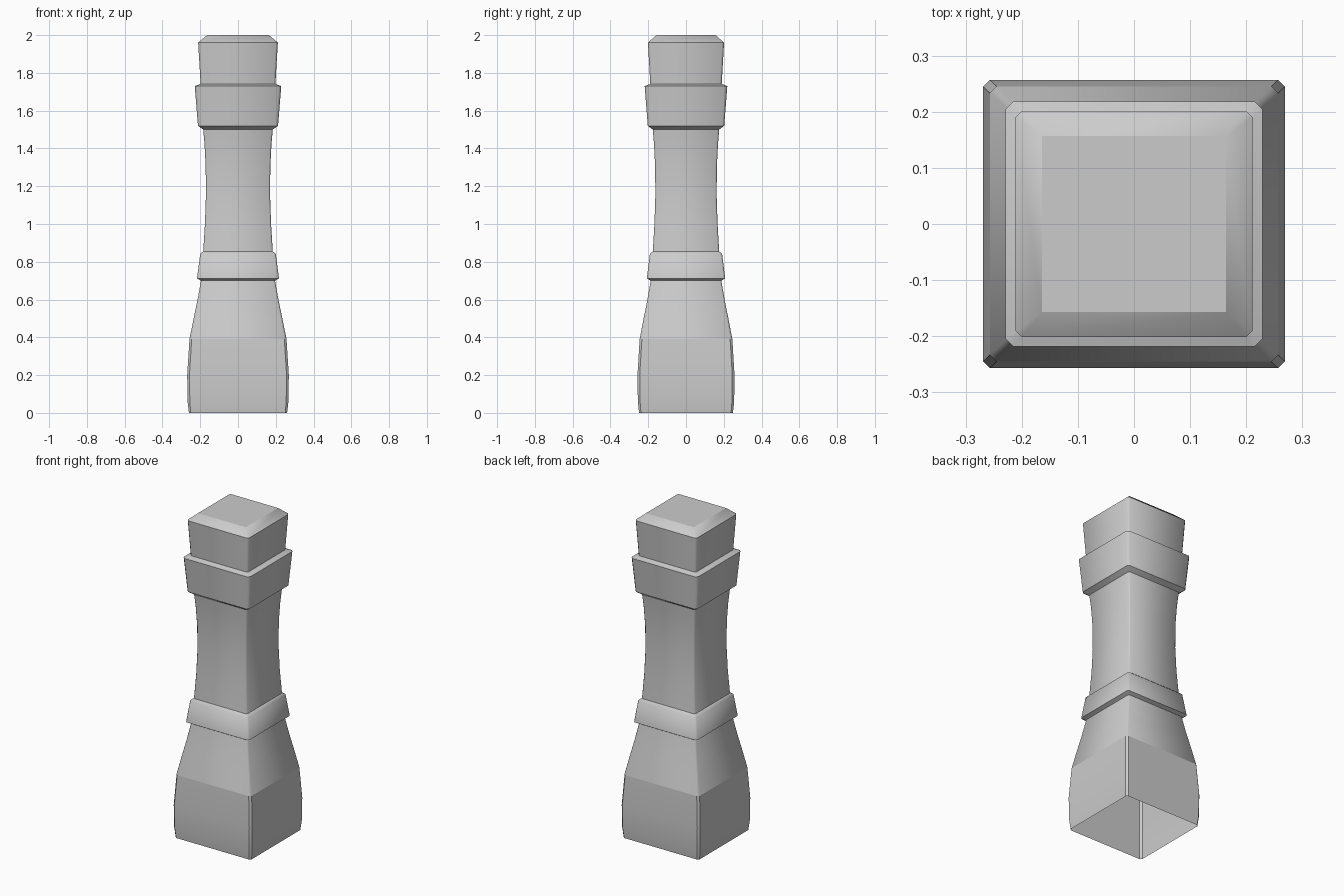
import bpy
import bmesh
import math

if "Cube" in bpy.data.objects:
    bpy.data.objects.remove(bpy.data.objects["Cube"])

DEPTH = 0.955  # y half-size relative to x half-size


def section(bm, z, hx, c):
    """One chamfered-rectangle ring; c = 0 gives a plain rectangle."""
    hy = hx * DEPTH
    pts = []
    for sx, sy in ((1, 1), (-1, 1), (-1, -1), (1, -1)):
        a, b = (sx * hx, sy * (hy - c)), (sx * (hx - c), sy * hy)
        pts += [a, b] if sx * sy > 0 else [b, a]
    return [bm.verts.new((x, y, z)) for x, y in pts]


def loft(name, profile, angle, cap=False):
    """Skin rings of (z, half width, corner chamfer) into one part."""
    bm = bmesh.new()
    rings = [section(bm, *p) for p in profile]
    for lo, hi in zip(rings, rings[1:]):
        for i in range(8):
            j = (i + 1) % 8
            bm.faces.new((lo[i], lo[j], hi[j], hi[i]))
    if cap:
        bm.faces.new(rings[-1])
    bmesh.ops.remove_doubles(bm, verts=bm.verts, dist=1e-5)
    mesh = bpy.data.meshes.new(name)
    bm.to_mesh(mesh)
    bm.free()
    obj = bpy.data.objects.new(name, mesh)
    bpy.context.collection.objects.link(obj)
    bpy.ops.object.select_all(action='DESELECT')
    obj.select_set(True)
    bpy.context.view_layer.objects.active = obj
    bpy.ops.object.shade_smooth_by_angle(angle=math.radians(angle))
    return obj


# Plinth, open underneath, with crisp corner chamfers
loft("plinth", [(0, 0.26, 0.01), (0.06, 0.267, 0.012), (0.2, 0.269, 0.012),
                (0.39, 0.257, 0.012)], 30)

# Tapering flare above the plinth
loft("flare", [(0.39, 0.257, 0.012), (0.5, 0.235, 0.01), (0.6, 0.214, 0.008),
               (0.7, 0.196, 0.008)], 50)

# Lower band
loft("lower_band", [(0.7, 0.196, 0.008), (0.712, 0.217, 0.01),
                    (0.842, 0.2, 0.01), (0.855, 0.184, 0.008)], 46)

# Waisted shaft
loft("shaft", [(0.855, 0.184, 0.008), (1.0, 0.175, 0.008), (1.15, 0.17, 0.008),
               (1.3, 0.171, 0.008), (1.42, 0.177, 0.008), (1.5, 0.184, 0.008)], 50)

# Upper collar
loft("upper_collar", [(1.5, 0.184, 0.008), (1.52, 0.212, 0.012),
                      (1.73, 0.229, 0.014), (1.742, 0.198, 0.01)], 46)

# Cap with bevelled crown
loft("cap", [(1.742, 0.198, 0.01), (1.96, 0.211, 0.011)], 50)
loft("crown", [(1.96, 0.211, 0.011), (2.0, 0.164, 0)], 30, cap=True)
